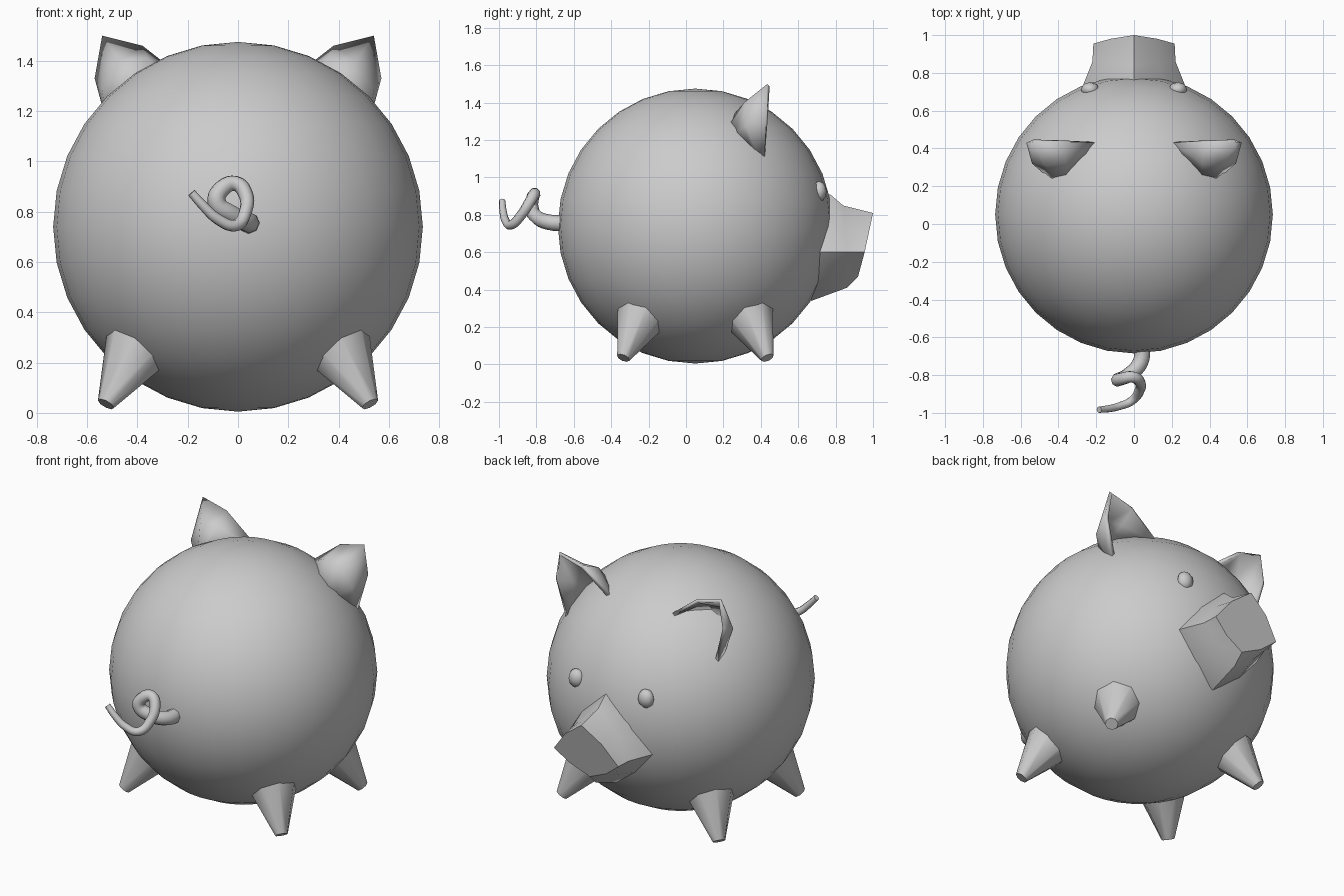
import bpy, bmesh, math
from mathutils import Vector, Matrix

if "Cube" in bpy.data.objects:
    bpy.data.objects.remove(bpy.data.objects["Cube"])

C = Vector((0, 0.05, 0.74))  # body centre


def finish(name, bm, angle=None):
    bmesh.ops.recalc_face_normals(bm, faces=bm.faces)
    me = bpy.data.meshes.new(name)
    bm.to_mesh(me)
    bm.free()
    ob = bpy.data.objects.new(name, me)
    bpy.context.collection.objects.link(ob)
    for o in bpy.context.selected_objects:
        o.select_set(False)
    ob.select_set(True)
    bpy.context.view_layer.objects.active = ob
    if angle:
        bpy.ops.object.shade_smooth_by_angle(angle=math.radians(angle))
    else:
        bpy.ops.object.shade_smooth()
    return ob


def loft(bm, rings, closed=True):
    rows = [[bm.verts.new(p) for p in r] for r in rings]
    n = len(rows[0])
    for a, b in zip(rows, rows[1:]):
        for i in range(n if closed else n - 1):
            j = (i + 1) % n
            bm.faces.new((a[i], a[j], b[j], b[i]))
    return rows


# round body
bm = bmesh.new()
bmesh.ops.create_uvsphere(bm, u_segments=32, v_segments=16, radius=0.735)
bmesh.ops.translate(bm, verts=bm.verts, vec=C)
finish("body", bm)

# snout: diamond-like rings from the face out to a slanted flat end
def snout_ring(top, side, bottom, k=0.57):
    mid = Vector((0, side[1], side[2]))
    t, b = Vector(top), Vector(bottom)
    pts = []
    for i in range(8):
        a = i * math.pi / 4
        c, s = math.cos(a), math.sin(a)
        f = 1 if i % 2 == 0 else k / math.cos(math.pi / 4)
        v = (t - mid) * c if c > 0 else (b - mid) * -c
        pts.append(mid + v * f + Vector((side[0] * s * f, 0, 0)))
    return pts

bm = bmesh.new()
rows = loft(bm, [
    snout_ring((0, 0.66, 0.90), (0.25, 0.62, 0.61), (0, 0.60, 0.36)),
    snout_ring((0, 0.77, 0.91), (0.28, 0.71, 0.60), (0, 0.67, 0.34)),
    snout_ring((0, 0.84, 0.85), (0.22, 0.86, 0.60), (0, 0.86, 0.41)),
    snout_ring((0, 1.00, 0.81), (0.215, 0.955, 0.60), (0, 0.92, 0.47))])
bm.faces.new(rows[0])
bm.faces.new(rows[-1])
finish("snout", bm, 40)

# four tapered feet, mirrored about the body centre
base, tip = Vector((0.395, -0.235, 0.265)), Vector((0.525, -0.335, 0.035))
for sx, xn in ((1, "right"), (-1, "left")):
    for sy, yn in ((1, "front"), (-1, "back")):
        d = tip - base
        bm = bmesh.new()
        bmesh.ops.create_cone(bm, cap_ends=True, segments=8, radius1=0.142,
                              radius2=0.036, depth=d.length)
        m = Matrix.Translation((base + tip) / 2) @ d.to_track_quat('Z', 'Y').to_matrix().to_4x4()
        bm.transform(m)
        for v in bm.verts:
            v.co.x *= sx
            if sy < 0:
                v.co.y = 2 * C.y - v.co.y
        finish(f"{yn}_{xn}_foot", bm, 50)

# cupped ears, open towards the face
A, B = (0.20, 0.43, 1.32), (0.51, 0.42, 1.11)
ear_rows = [
    [A, (0.38, 0.435, 1.46), (0.54, 0.435, 1.50), (0.57, 0.43, 1.33), B],
    [(0.24, 0.38, 1.34), (0.36, 0.32, 1.41), (0.47, 0.31, 1.40), (0.54, 0.32, 1.28), (0.52, 0.37, 1.15)],
    [(0.26, 0.35, 1.31), (0.36, 0.25, 1.33), (0.43, 0.23, 1.28), (0.47, 0.26, 1.23), (0.50, 0.34, 1.15)]]
for s, n in ((1, "right"), (-1, "left")):
    bm = bmesh.new()
    loft(bm, [[(x * s, y, z) for x, y, z in r] for r in ear_rows], False)
    bmesh.ops.recalc_face_normals(bm, faces=bm.faces)
    # make the outside face away from the rim
    out = sum((f.normal.y for f in bm.faces))
    ob = finish(n + "_ear", bm, 50)
    sol = ob.modifiers.new("thickness", 'SOLIDIFY')
    sol.thickness = 0.02
    sol.offset = -1 if out < 0 else 1

# eyes
for s, n in ((1, "right"), (-1, "left")):
    bm = bmesh.new()
    bmesh.ops.create_uvsphere(bm, u_segments=8, v_segments=6, radius=1)
    bmesh.ops.scale(bm, verts=bm.verts, vec=(0.05, 0.04, 0.055))
    bmesh.ops.translate(bm, verts=bm.verts, vec=(0.232 * s, 0.712, 0.925))
    finish(n + "_eye", bm)

# curly tapered tail
path = [(0.04, -0.62, 0.755), (0.035, -0.73, 0.76), (-0.03, -0.80, 0.79),
        (-0.085, -0.825, 0.84), (-0.065, -0.82, 0.89), (-0.01, -0.81, 0.912),
        (0.03, -0.835, 0.87), (0.03, -0.88, 0.80), (-0.01, -0.935, 0.745),
        (-0.08, -0.965, 0.77), (-0.135, -0.978, 0.82), (-0.185, -0.983, 0.875)]
cu = bpy.data.curves.new("tail", 'CURVE')
cu.dimensions = '3D'
cu.bevel_depth = 1
cu.bevel_resolution = 2
cu.resolution_u = 5
cu.use_fill_caps = True
sp = cu.splines.new('BEZIER')
sp.bezier_points.add(len(path) - 1)
for i, (bp, p) in enumerate(zip(sp.bezier_points, path)):
    bp.co = p
    bp.handle_left_type = bp.handle_right_type = 'AUTO'
    bp.radius = 0.017 + 0.027 * (1 - i / (len(path) - 1))
bpy.context.collection.objects.link(bpy.data.objects.new("tail", cu))
